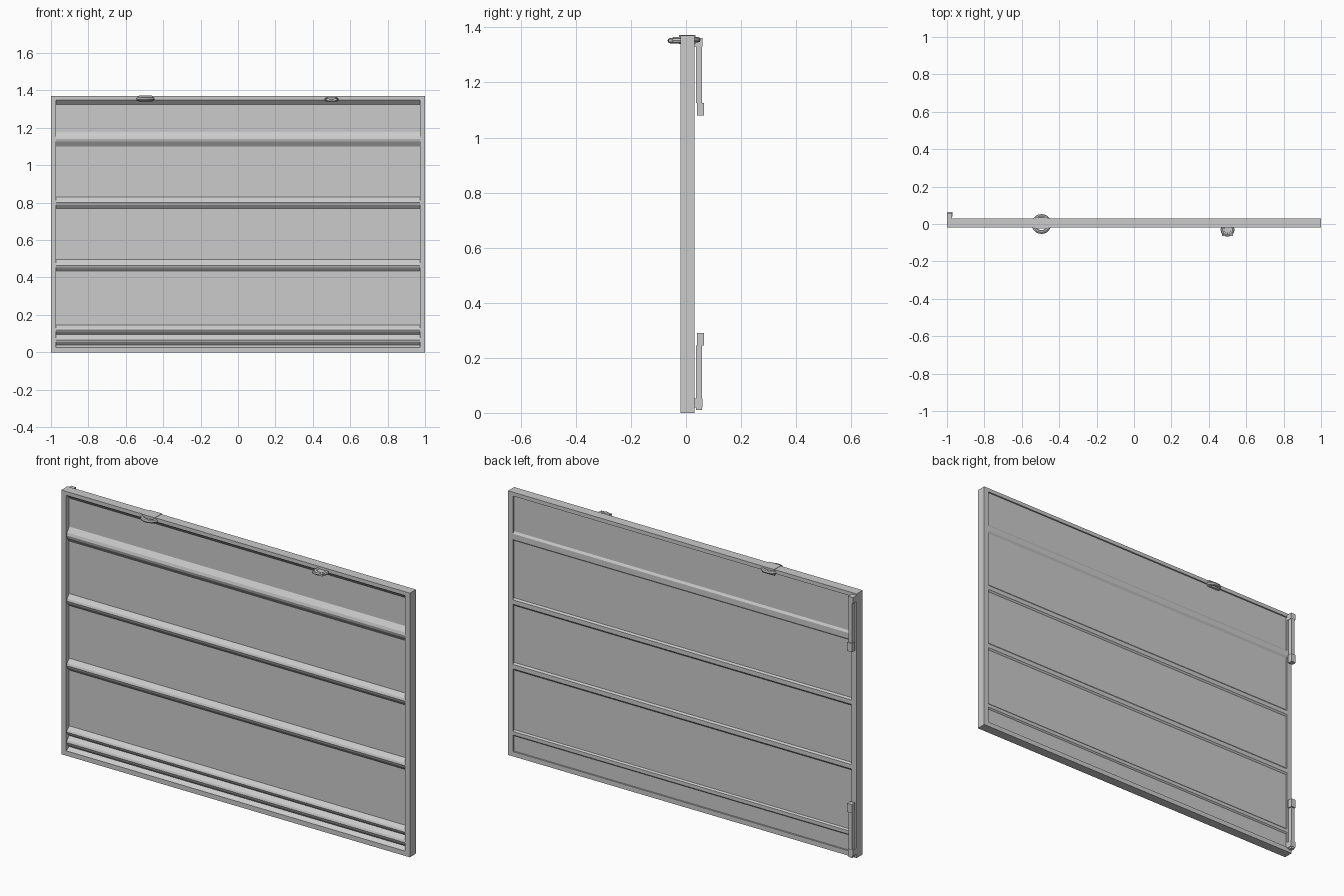
import bpy
from mathutils import Matrix

cube = bpy.data.objects.get("Cube")
if cube:
    bpy.data.objects.remove(cube)

steel = bpy.data.materials.new("grey steel")
steel.use_nodes = True
colour = (0.6, 0.6, 0.6, 1)
steel.diffuse_color = colour
steel.node_tree.nodes["Principled BSDF"].inputs["Base Color"].default_value = colour

W, H = 1.0, 1.37
FRONT, BACK = -0.02, 0.03


def add_mesh(name, verts, faces):
    me = bpy.data.meshes.new(name)
    me.from_pydata(verts, [], faces)
    me.materials.append(steel)
    ob = bpy.data.objects.new(name, me)
    bpy.context.collection.objects.link(ob)
    return ob


def box(name, x0, x1, y0, y1, z0, z1):
    verts = [(x, y, z) for x in (x0, x1) for y in (y0, y1) for z in (z0, z1)]
    faces = [(0, 1, 3, 2), (4, 6, 7, 5), (0, 4, 5, 1),
             (2, 3, 7, 6), (0, 2, 6, 4), (1, 5, 7, 3)]
    return add_mesh(name, verts, faces)


def bar(name, profile, half, taper=0.0):
    """Extrude a counter-clockwise (y, z) profile along x."""
    n = len(profile)
    verts = [(s * half, y, z) for s in (-1, 1) for y, z in profile]
    faces = [tuple(range(n))[::-1], tuple(range(n, 2 * n))]
    faces += [(i, (i + 1) % n, n + (i + 1) % n, n + i) for i in range(n)]
    return add_mesh(name, verts, faces)


def ring(name, x, y, z, radius, thick):
    bpy.ops.mesh.primitive_torus_add(location=(x, y, z), major_radius=radius - thick,
                                     minor_radius=thick, major_segments=20, minor_segments=8)
    ob = bpy.context.object
    ob.name = name
    ob.data.materials.append(steel)
    bpy.ops.object.shade_smooth_by_angle()
    return ob


# Outer frame and thin sheet
EDGE = 0.028
for side, name in ((-1, "right_post"), (1, "left_post")):
    a, b = sorted((side * W, side * (W - EDGE)))
    box(name, a, b, FRONT, BACK, 0, H)
box("bottom_rail", -W + EDGE, W - EDGE, FRONT, BACK, 0, 0.025)
box("top_rail", -W + EDGE, W - EDGE, FRONT, BACK, H - 0.02, H)
box("sheet", -W + EDGE, W - EDGE, 0.005, 0.022, 0.025, H - 0.02)

# Sloped lips where the sheet meets the frame
bar("top_lip", [(FRONT + 0.003, H - 0.02), (0.006, H - 0.045), (0.006, H - 0.02)], W - EDGE)
bar("bottom_lip", [(FRONT + 0.003, 0.025), (0.006, 0.025), (0.006, 0.04)], W - EDGE)

# Horizontal pressed ribs, raised on both faces
for i, (z, h) in enumerate([(1.14, 0.04), (0.8, 0.032), (0.465, 0.032),
                            (0.12, 0.026), (0.066, 0.03)]):
    crest = h * 0.35
    bar(f"front_rib_{i}", [(0.006, z - h), (0.006, z + h), (-0.012, z + crest),
                           (-0.016, z), (-0.012, z - crest)], W - 0.02)
    if i < 4:
        bar(f"back_rib_{i}", [(0.02, z + h * 0.7), (0.02, z - h * 0.7),
                              (0.029, z - crest), (0.029, z + crest)], W - 0.02)

# Hinge straps on the back of the right post
for name, base, tip, knob in (("upper_hinge", 1.35, 1.08, 0.045),
                              ("lower_hinge", 0.01, 0.29, -0.045)):
    za, zb = sorted((base, tip + knob))
    box(name + "_strap", -0.995, -0.975, 0.037, 0.059, za, zb)
    za, zb = sorted((tip, tip + knob))
    box(name + "_knob", -0.998, -0.97, 0.04, 0.065, za, zb)
    mid = base + (0.0 if knob > 0 else 0.03)
    box(name + "_mount", -W, -0.972, 0.025, 0.06, mid - 0.02, mid + 0.012)

# Lifting rings along the top edge
ring("top_ring", -0.495, 0.0, 1.355, 0.053, 0.01)
box("top_ring_clamp", -0.53, -0.46, -0.025, 0.034, 1.34, 1.372)
ring("front_ring", 0.5, -0.03, 1.352, 0.037, 0.01)
box("front_ring_tab", 0.47, 0.53, -0.064, -0.018, 1.347, 1.357)
